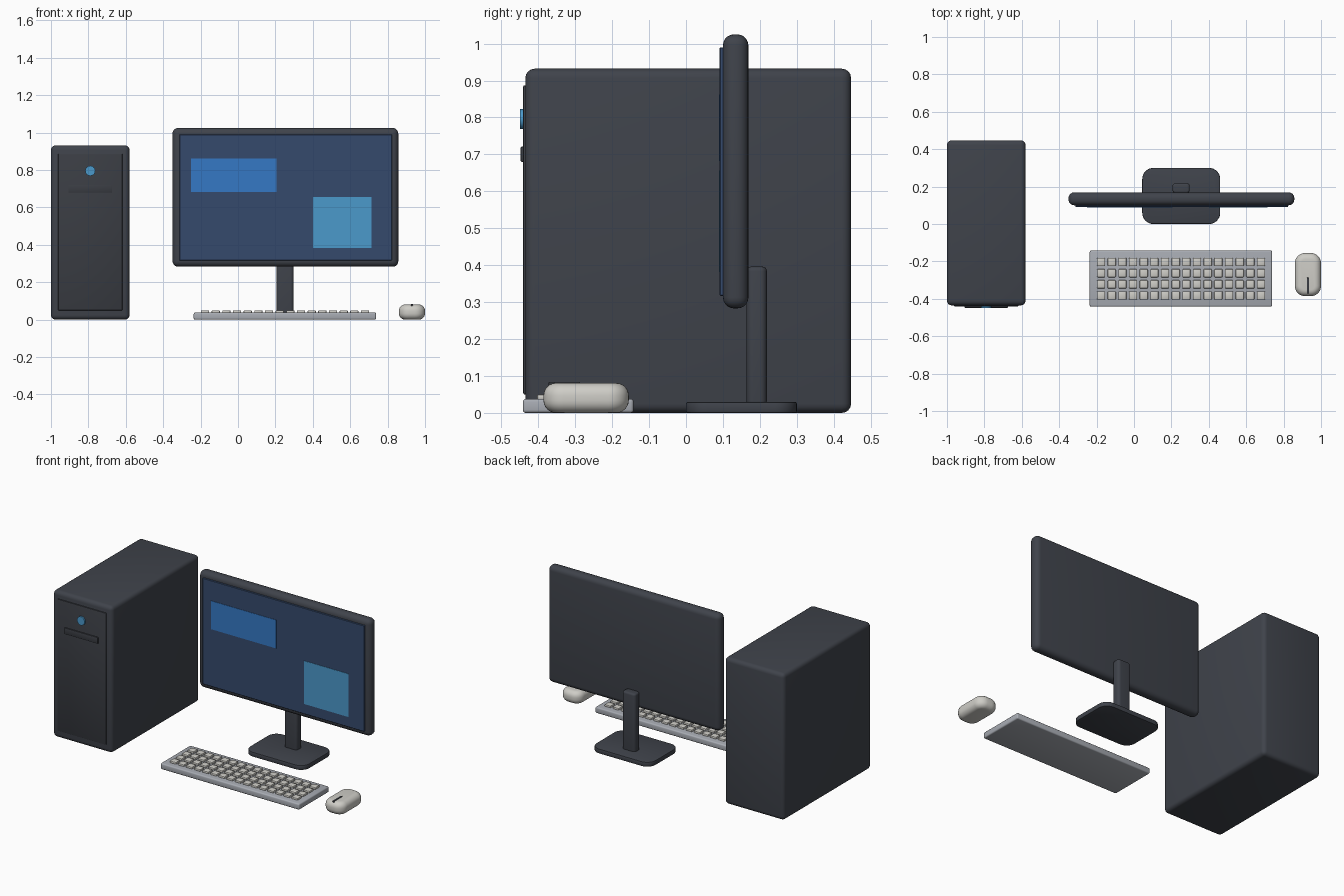
import bpy, bmesh
from mathutils import Matrix, Vector

cube = bpy.data.objects.get("Cube")
if cube:
    bpy.data.objects.remove(cube, do_unlink=True)


def material(name, rgb):
    m = bpy.data.materials.new(name)
    m.use_nodes = True
    m.diffuse_color = (*rgb, 1)
    bsdf = next(n for n in m.node_tree.nodes if n.type == 'BSDF_PRINCIPLED')
    bsdf.inputs["Base Color"].default_value = (*rgb, 1)
    return m


CHARCOAL = material("charcoal", (0.05, 0.056, 0.07))
DARK = material("dark panel", (0.042, 0.046, 0.056))
NAVY = material("screen navy", (0.036, 0.068, 0.15))
BLUE = material("window blue", (0.035, 0.19, 0.56))
SKY = material("light blue", (0.07, 0.32, 0.6))
GREY = material("keyboard grey", (0.39, 0.41, 0.45))
IVORY = material("ivory", (0.62, 0.61, 0.57))


def add_box(bm, x, y, z):
    """Add a box given its (min, max) range on each axis."""
    ranges = (x, y, z)
    mid = Vector([(a + b) / 2 for a, b in ranges])
    size = [b - a for a, b in ranges]
    bmesh.ops.create_cube(bm, size=1, matrix=Matrix.Translation(mid) @ Matrix.Diagonal((*size, 1)))


def bevel(bm, edges, width, segments):
    bmesh.ops.bevel(bm, geom=edges, offset=width, segments=segments, profile=0.5, affect='EDGES')


def finish(name, bm, mat):
    mesh = bpy.data.meshes.new(name)
    bm.to_mesh(mesh)
    bm.free()
    mesh.materials.append(mat)
    ob = bpy.data.objects.new(name, mesh)
    bpy.context.collection.objects.link(ob)
    bpy.ops.object.select_all(action='DESELECT')
    ob.select_set(True)
    bpy.context.view_layer.objects.active = ob
    bpy.ops.object.shade_smooth_by_angle(angle=0.6)
    return ob


def box(name, mat, x, y, z, corner=0, rim=0, segments=4):
    """Box with rounded upright corners, then rounded top and bottom rims.
    With no corner radius, the rim radius rounds every edge."""
    bm = bmesh.new()
    add_box(bm, x, y, z)
    if corner:
        upright = [e for e in bm.edges if abs(e.verts[0].co.z - e.verts[1].co.z) > 1e-4]
        bevel(bm, upright, corner, 8)
    if rim:
        bm.normal_update()
        edges = [e for e in bm.edges
                 if not corner or sum(abs(f.normal.z) > 0.9 for f in e.link_faces) == 1]
        bevel(bm, edges, rim, segments)
    return finish(name, bm, mat)


# Computer tower
box("tower_case", CHARCOAL, (-1, -0.58), (-0.435, 0.447), (0, 0.932), rim=0.025)
box("tower_front_panel", DARK, (-0.962, -0.618), (-0.441, -0.425), (0.05, 0.887), rim=0.004, segments=2)
box("drive_slot", DARK, (-0.907, -0.673), (-0.448, -0.438), (0.68, 0.721), rim=0.003, segments=2)

bm = bmesh.new()
bmesh.ops.create_cone(bm, cap_ends=True, segments=24, radius1=0.027, radius2=0.027, depth=0.014,
                      matrix=Matrix.Translation((-0.79, -0.443, 0.796)) @ Matrix.Rotation(1.5708, 4, 'X'))
finish("power_button", bm, SKY)

# Monitor
box("monitor_shell", CHARCOAL, (-0.35, 0.857), (0.1, 0.169), (0.283, 1.025), rim=0.03, segments=5)
box("screen", NAVY, (-0.313, 0.823), (0.091, 0.11), (0.317, 0.99), rim=0.002, segments=1)
box("screen_window_wide", BLUE, (-0.252, 0.206), (0.089, 0.093), (0.682, 0.862))
box("screen_window_square", SKY, (0.4, 0.714), (0.089, 0.093), (0.382, 0.656))
box("stand_neck", CHARCOAL, (0.206, 0.298), (0.164, 0.219), (0.02, 0.396), corner=0.018, rim=0.012)
box("stand_base", CHARCOAL, (0.044, 0.461), (0, 0.3), (0, 0.03), corner=0.06, rim=0.005, segments=2)

# Keyboard with a grid of keys
box("keyboard_body", GREY, (-0.237, 0.739), (-0.442, -0.142), (0, 0.038), rim=0.008, segments=3)
bm = bmesh.new()
half = 0.022
for row in range(4):
    for col in range(16):
        cx, cy = -0.176 + col * 0.057, -0.382 + row * 0.0595
        add_box(bm, (cx - half, cx + half), (cy - half, cy + half), (0.034, 0.05))
bevel(bm, bm.edges[:], 0.005, 2)
finish("keys", bm, IVORY)

# Mouse with its scroll wheel
box("mouse_body", IVORY, (0.86, 1), (-0.386, -0.155), (0, 0.081), corner=0.055, rim=0.034, segments=6)
box("mouse_wheel", DARK, (0.924, 0.936), (-0.372, -0.287), (0.06, 0.084), rim=0.003, segments=2)
